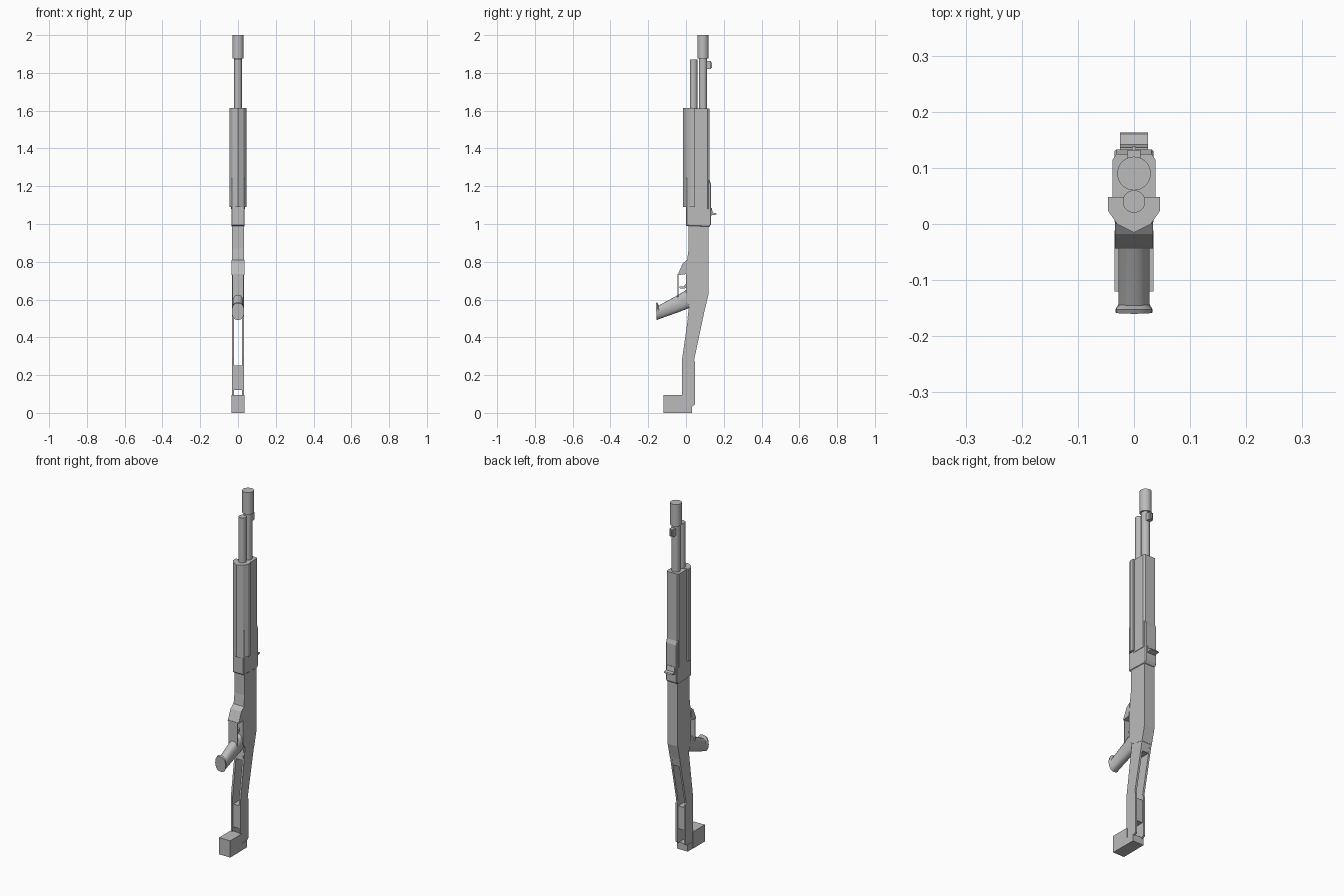
import bpy
import bmesh
from math import cos, sin, pi, radians

cube = bpy.data.objects.get("Cube")
if cube:
    bpy.data.objects.remove(cube, do_unlink=True)

GREY = (0.5, 0.5, 0.5, 1)
metal = bpy.data.materials.new("plain_grey")
metal.use_nodes = True
metal.diffuse_color = GREY
metal.node_tree.nodes["Principled BSDF"].inputs["Base Color"].default_value = GREY


def loft(name, rings, smooth=False):
    """Skin a list of equal-length rings of points and cap both ends."""
    bm = bmesh.new()
    loops = [[bm.verts.new(p) for p in ring] for ring in rings]
    n = len(loops[0])
    for a, b in zip(loops, loops[1:]):
        for i in range(n):
            j = (i + 1) % n
            bm.faces.new((a[i], a[j], b[j], b[i]))
    bm.faces.new(loops[0][::-1])
    bm.faces.new(loops[-1])
    bmesh.ops.recalc_face_normals(bm, faces=bm.faces)
    mesh = bpy.data.meshes.new(name)
    bm.to_mesh(mesh)
    bm.free()
    mesh.materials.append(metal)
    obj = bpy.data.objects.new(name, mesh)
    bpy.context.collection.objects.link(obj)
    if smooth:
        bpy.ops.object.select_all(action='DESELECT')
        obj.select_set(True)
        bpy.context.view_layer.objects.active = obj
        bpy.ops.object.shade_smooth_by_angle(angle=radians(35))
    return obj


def side_prism(name, profile, x0, x1, bevel=0):
    """Extrude a (y, z) profile across the width."""
    obj = loft(name, [[(x, y, z) for y, z in profile] for x in (x0, x1)])
    if bevel:
        mod = obj.modifiers.new("edge_chamfer", 'BEVEL')
        mod.width = bevel
        mod.segments = 1
    return obj


def upright(name, half, z0, z1):
    """Mirror half an (x, y) outline and extrude it upward."""
    outline = half + [(-x, y) for x, y in reversed(half) if x > 0]
    return loft(name, [[(x, y, z) for x, y in outline] for z in (z0, z1)])


def box(name, x, y0, y1, z0, z1):
    return side_prism(name, [(y0, z0), (y1, z0), (y1, z1), (y0, z1)], -x, x)


def tube(name, y, r, z0, z1):
    circle = [(r * cos(i * pi / 16), y + r * sin(i * pi / 16)) for i in range(32)]
    return loft(name, [[(a, b, z) for a, b in circle] for z in (z0, z1)], True)


# Barrel group
tube("muzzle", 0.09, 0.03, 1.875, 2.0)
tube("barrel", 0.09, 0.022, 1.58, 1.88)
tube("magazine_tube", 0.04, 0.02, 1.58, 1.87)
box("front_sight_base", 0.012, 0.105, 0.132, 1.82, 1.862)
box("front_sight_post", 0.004, 0.13, 0.138, 1.825, 1.855)

# Fore-end: faceted pump below, slimmer shroud above
upright("pump", [(0.046, 0.048), (0.046, 0.023), (0.03, 0.0), (0, -0.015)], 1.09, 1.615)
upright("barrel_shroud", [(0.038, 0.04), (0.038, 0.115), (0.031, 0.125)], 1.08, 1.612)

# Receiver
side_prism("receiver_front", [(0.0, 0.99), (0.125, 0.985), (0.133, 1.0), (0.133, 1.21),
                              (0.12, 1.245), (0.0, 1.245)], -0.035, 0.035, 0.004)
side_prism("receiver_body", [(0.014, 1.0), (0.014, 0.87), (0.005, 0.8), (0.0, 0.735),
                             (0.0, 0.6), (0.02, 0.565), (0.1, 0.548), (0.12, 0.63),
                             (0.12, 1.0)], -0.032, 0.032)
side_prism("receiver_tail", [(0.018, 0.58), (0.1, 0.56), (0.089, 0.5), (0.008, 0.5)],
           -0.025, 0.025)
side_prism("rear_sight", [(0.13, 1.045), (0.163, 1.05), (0.16, 1.057),
                          (0.142, 1.06), (0.136, 1.085), (0.13, 1.085)], -0.025, 0.025)

# Trigger and guard
side_prism("guard_front", [(0.007, 0.81), (-0.018, 0.79), (-0.044, 0.73),
                           (-0.036, 0.73), (0.002, 0.735)], -0.034, 0.034)
box("guard_strip", 0.028, -0.044, -0.039, 0.6, 0.735)
side_prism("trigger", [(0.005, 0.69), (-0.012, 0.67), (-0.034, 0.668),
                       (-0.034, 0.66), (-0.008, 0.658), (0.005, 0.665)], -0.008, 0.008)


# Pistol grip, rounded with a flared foot
def grip_ring(top, bottom, half_width):
    ring = []
    for i in range(20):
        c, s = cos(i * pi / 10), sin(i * pi / 10)
        c = (abs(c) ** 0.7) * (1 if c > 0 else -1)
        t = (s + 1) / 2
        ring.append((half_width * c, bottom[0] + (top[0] - bottom[0]) * t,
                     bottom[1] + (top[1] - bottom[1]) * t))
    return ring


loft("pistol_grip", [
    grip_ring((0.03, 0.67), (0.03, 0.56), 0.03),
    grip_ring((-0.035, 0.628), (-0.04, 0.533), 0.028),
    grip_ring((-0.145, 0.568), (-0.142, 0.497), 0.028),
    grip_ring((-0.152, 0.585), (-0.152, 0.493), 0.033),
    grip_ring((-0.16, 0.58), (-0.155, 0.492), 0.033)], True)

# Skeleton stock: twin rails, a bridge and the butt
RAIL = [(0.02, 0.57), (0.1, 0.55), (0.043, 0.28), (0.048, 0.27), (0.048, 0.045),
        (0.033, 0.035), (0.033, 0.0), (-0.02, 0.0), (-0.02, 0.29)]
for side, s in (("right", -1), ("left", 1)):
    side_prism(side + "_stock_rail", RAIL, s * 0.02, s * 0.031)
box("stock_bridge", 0.021, -0.015, 0.042, 0.12, 0.25)
box("butt", 0.035, -0.12, -0.012, 0.0, 0.095)
box("butt_heel", 0.034, -0.02, 0.033, 0.0, 0.04)
